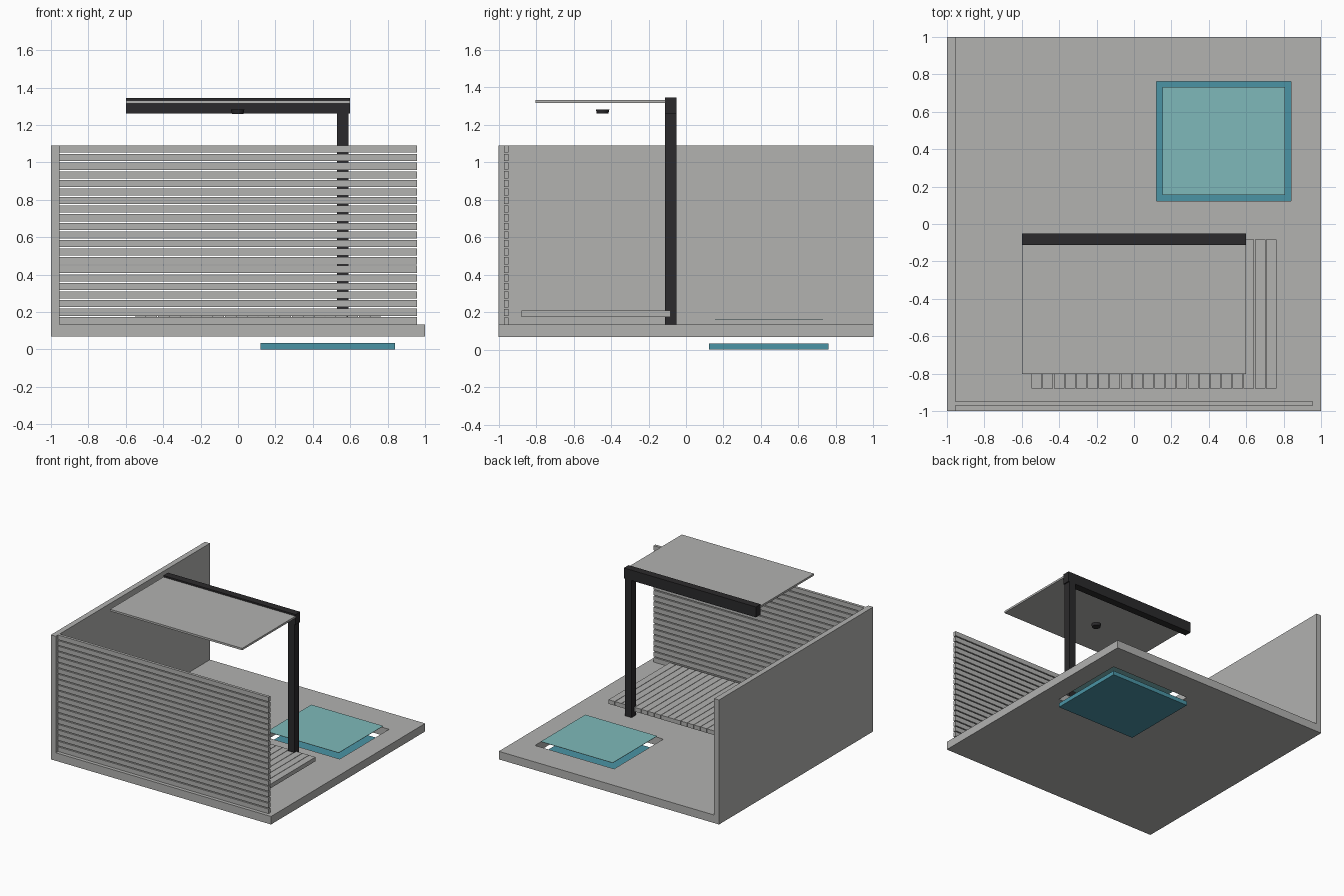
import bpy, bmesh

if "Cube" in bpy.data.objects:
    bpy.data.objects.remove(bpy.data.objects["Cube"])


def material(name, rgb):
    m = bpy.data.materials.new(name)
    m.diffuse_color = (*rgb, 1)
    m.use_nodes = True
    m.node_tree.nodes["Principled BSDF"].inputs["Base Color"].default_value = m.diffuse_color
    return m


GREY = material("pale_grey", (0.445, 0.445, 0.435))
DARK = material("charcoal", (0.024, 0.023, 0.025))
TEAL = material("pool_teal", (0.069, 0.296, 0.376))
WATER = material("water_aqua", (0.209, 0.485, 0.491))


def finish(name, bm, mat):
    mesh = bpy.data.meshes.new(name)
    bm.to_mesh(mesh)
    bm.free()
    mesh.materials.append(mat)
    ob = bpy.data.objects.new(name, mesh)
    bpy.context.collection.objects.link(ob)
    return ob


def add_box(bm, x, y, z):
    """Box from (min, max) pairs on each axis."""
    verts = bmesh.ops.create_cube(bm, size=1)["verts"]
    for v in verts:
        v.co = [r[0] if c < 0 else r[1] for c, r in zip(v.co, (x, y, z))]


def box(name, x, y, z, mat):
    bm = bmesh.new()
    add_box(bm, x, y, z)
    return finish(name, bm, mat)


FLOOR = 0.134
POOL_X, POOL_Y = (0.12, 0.839), (0.122, 0.761)

# Floor slab with a rectangular pool opening
bm = bmesh.new()
xs, ys = (-1, *POOL_X, 1), (-1, *POOL_Y, 1)
grid = [[bm.verts.new((x, y, FLOOR)) for y in ys] for x in xs]
faces = [bm.faces.new((grid[i][j], grid[i + 1][j], grid[i + 1][j + 1], grid[i][j + 1]))
         for i in range(3) for j in range(3) if (i, j) != (1, 1)]
ext = bmesh.ops.extrude_face_region(bm, geom=faces, use_keep_orig=True)
for v in ext["geom"]:
    if isinstance(v, bmesh.types.BMVert):
        v.co.z = 0.068
bmesh.ops.recalc_face_normals(bm, faces=bm.faces[:])
finish("floor_slab", bm, GREY)

# Pool basin below the opening and water sheet above it
box("pool_basin", POOL_X, POOL_Y, (0, 0.034), TEAL)
box("water_sheet", (0.153, 0.806), (0.155, 0.732), (0.161, 0.164), WATER)

# Solid side wall
box("side_wall", (-1, -0.955), (-1, 1), (FLOOR, 1.09), GREY)

# Horizontal slat screen across the front
bm = bmesh.new()
for i in range(21):
    z = FLOOR + i * 0.0459
    add_box(bm, (-0.955, 0.957), (-0.971, -0.948), (z, z + 0.038))
finish("slat_screen", bm, GREY)

# Raised deck of narrow boards
bm = bmesh.new()
for i in range(22):
    x = -0.548 + i * 0.0597
    add_box(bm, (x, x + 0.0565), (-0.879, -0.083), (0.174, 0.208), )
finish("deck_boards", bm, GREY)

# Canopy: post, beam and cantilevered roof
box("canopy_post", (0.53, 0.59), (-0.111, -0.051), (FLOOR, 1.26), DARK)
box("canopy_beam", (-0.6, 0.6), (-0.111, -0.051), (1.26, 1.345), DARK)
box("canopy_roof", (-0.6, 0.6), (-0.803, -0.111), (1.316, 1.332), GREY)

# Round lamp hanging under the roof
bm = bmesh.new()
bmesh.ops.create_cone(bm, cap_ends=True, segments=24, radius1=0.031, radius2=0.036, depth=0.023)
bmesh.ops.translate(bm, verts=bm.verts[:], vec=(-0.002, -0.445, 1.271))
lamp = finish("lamp", bm, DARK)
bpy.context.view_layer.objects.active = lamp
lamp.select_set(True)
bpy.ops.object.shade_smooth_by_angle()
